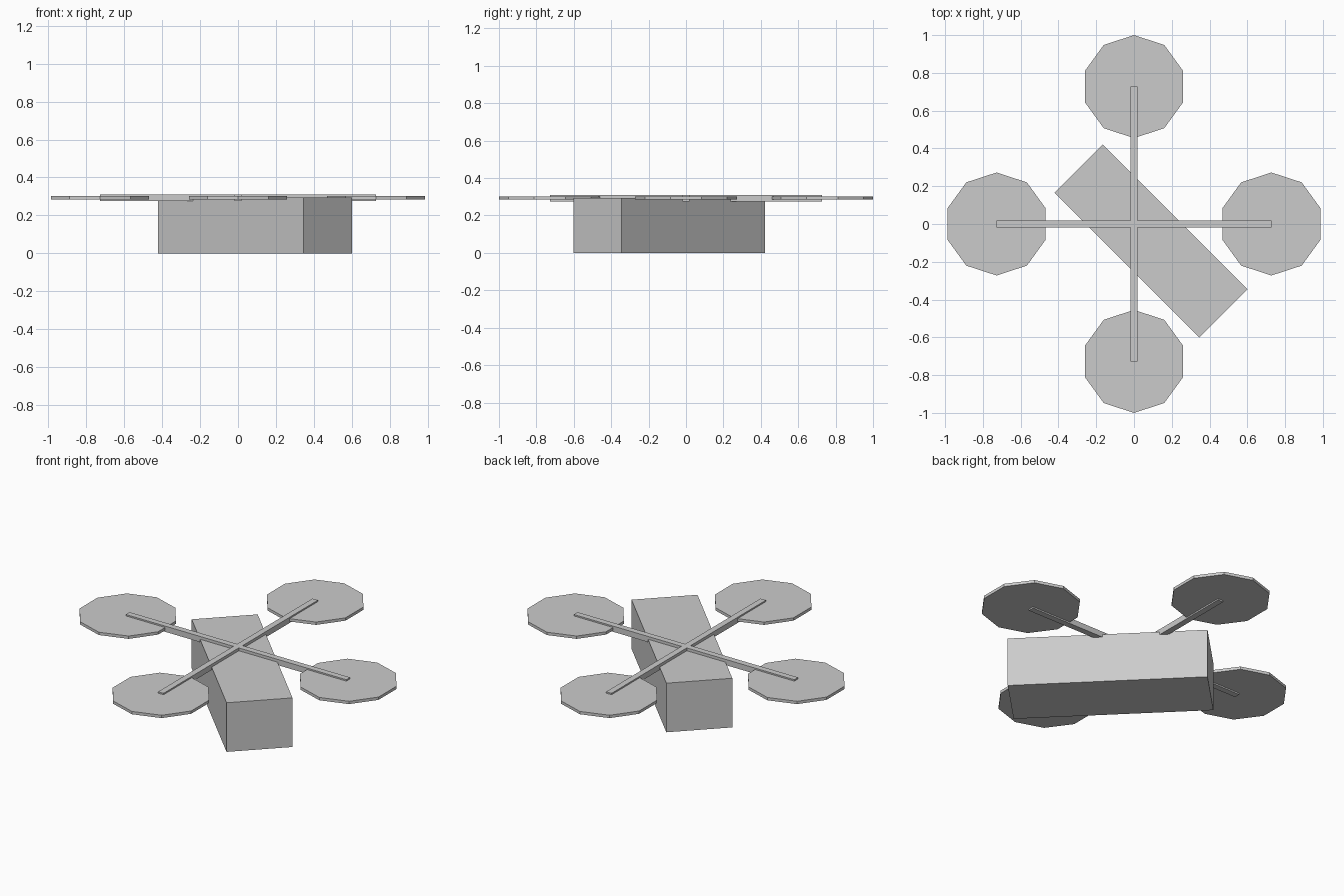
import bpy
from math import cos, sin, pi

cube = bpy.data.objects.get("Cube")
if cube:
    bpy.data.objects.remove(cube, do_unlink=True)

grey = bpy.data.materials.new("light_grey")
grey.use_nodes = True
colour = (0.6, 0.6, 0.6, 1)
grey.diffuse_color = colour
grey.node_tree.nodes["Principled BSDF"].inputs["Base Color"].default_value = colour

REACH = 0.7275    # hub to rotor centre
RADIUS = 0.2725   # rotor radius
DECK = 0.293      # height of the arm and rotor centre plane


def finish(name):
    obj = bpy.context.object
    obj.name = obj.data.name = name
    obj.data.materials.append(grey)
    return obj


def box(name, location, size, turn=0):
    bpy.ops.mesh.primitive_cube_add(size=1, location=location, rotation=(0, 0, turn))
    obj = finish(name)
    obj.scale = size
    return obj


# Body slung under the crossing arms, turned diagonally
box("body", (0.09, -0.09, DECK / 2), (1.084, 0.362, DECK), -pi / 4)

# Two crossing arms
box("side_arm", (0, 0, DECK), (2 * REACH, 0.036, 0.034))
box("front_back_arm", (0, 0, DECK), (0.036, 2 * REACH, 0.034))

# Ten-sided rotor discs at the arm ends, a corner pointing along y
for i, side in enumerate(("left", "back", "right", "front")):
    angle = i * pi / 2
    bpy.ops.mesh.primitive_cylinder_add(
        vertices=10, radius=RADIUS, depth=0.017,
        location=(REACH * cos(angle), REACH * sin(angle), DECK))
    finish(side + "_rotor")
